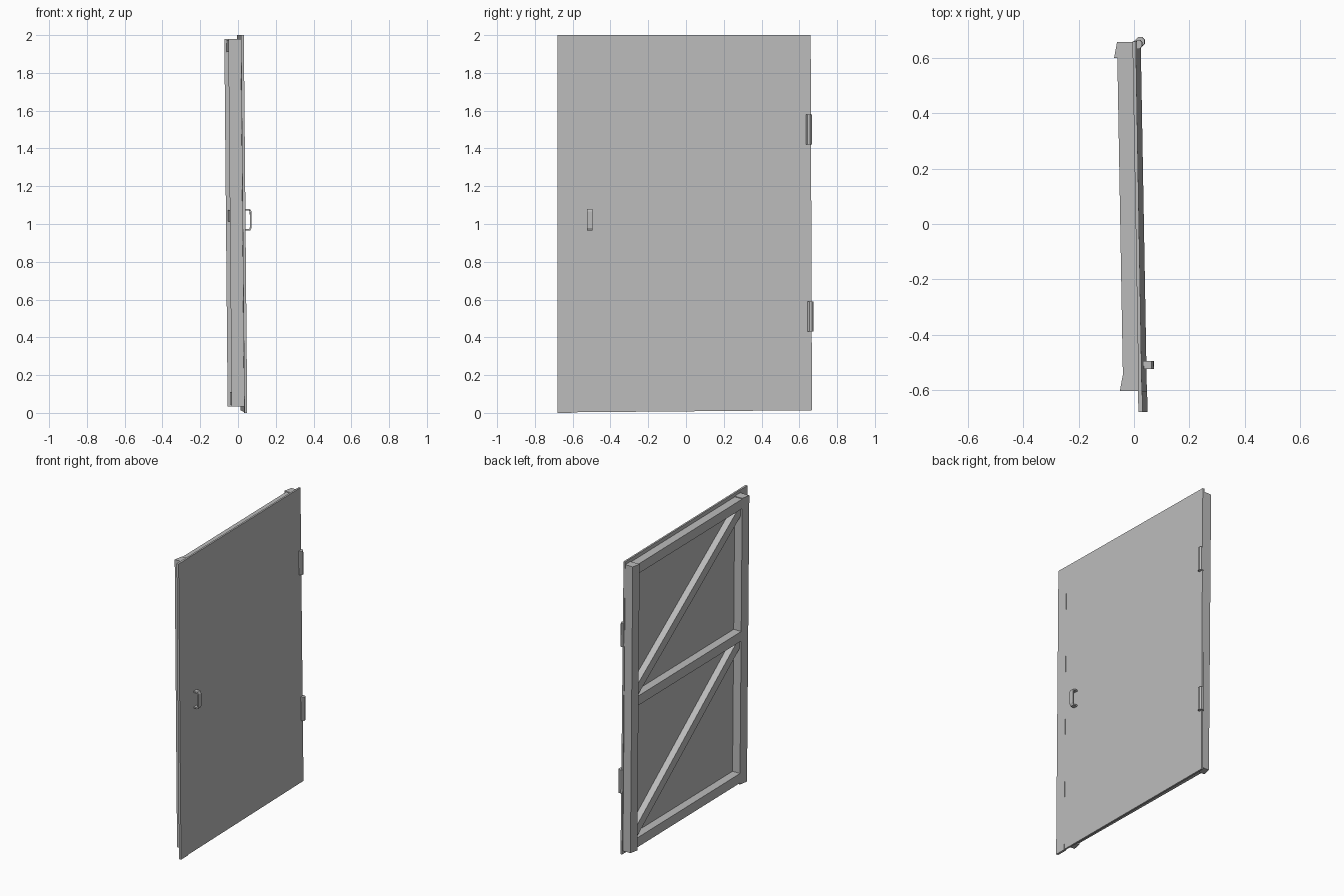
import bpy, bmesh
from mathutils import Vector

cube = bpy.data.objects.get("Cube")
if cube:
    bpy.data.objects.remove(cube, do_unlink=True)

grey = bpy.data.materials.new("Plain grey")
grey.use_nodes = True
colour = (0.5, 0.5, 0.5, 1)
grey.diffuse_color = colour
grey.node_tree.nodes["Principled BSDF"].inputs["Base Color"].default_value = colour


def lean(p):
    """The whole door leans a little: depth depends on height and width."""
    return Vector((p.x + 0.036 - 0.009 * p.z - 0.0175 * p.y, p.y, p.z))


def prism(name, outline, offset):
    """Extrude a closed outline along an offset, in door space."""
    bm = bmesh.new()
    offset = Vector(offset)
    face = bm.faces.new([bm.verts.new(p) for p in outline])
    top = bmesh.ops.extrude_face_region(bm, geom=[face])["geom"]
    bmesh.ops.translate(bm, vec=offset, verts=[v for v in top if isinstance(v, bmesh.types.BMVert)])
    for v in bm.verts:
        v.co = lean(v.co)
    bmesh.ops.recalc_face_normals(bm, faces=bm.faces)
    mesh = bpy.data.meshes.new(name)
    bm.to_mesh(mesh)
    bm.free()
    mesh.materials.append(grey)
    obj = bpy.data.objects.new(name, mesh)
    bpy.context.collection.objects.link(obj)
    return obj


def slab(name, x0, x1, corners):
    """Plate or beam given by its side corners (y, z) and depth range."""
    return prism(name, [(x0, y, z) for y, z in corners], (x1 - x0, 0, 0))


def rect(y0, y1, z0, z1):
    return [(y0, z0), (y1, z0), (y1, z1), (y0, z1)]


SKIN = -0.012     # inner face of the door skin
BACK = -0.068     # back face of the rails

# Door skin and the overlapping strip on the opening edge
slab("door_panel", SKIN, 0, [(-0.62, 0.003), (0.667, 0.014), (0.66, 2), (-0.62, 2)])
slab("edge_strip", SKIN - 0.002, 0.001, rect(-0.68, -0.605, 0, 2))

# Upright posts with a slanted back face
for name, y0, y1 in (("hinge_post", 0.6, 0.658), ("latch_post", -0.605, -0.545)):
    section = [(SKIN, y0), (SKIN, y1), (BACK, y1), (BACK - 0.012, y0)]
    prism(name, [(x, y, 0.035) for x, y in section], (0, 0, 1.945))

# Cross rails
for name, z0, z1 in (("bottom_rail", 0.045, 0.11), ("middle_rail", 1.01, 1.075), ("top_rail", 1.91, 1.975)):
    slab(name, SKIN, BACK, rect(-0.55, 0.605, z0, z1))

# Diagonal braces rising towards the latch side
for name, z0, z1 in (("lower_brace", 0.11, 1.01), ("upper_brace", 1.075, 1.91)):
    slab(name, SKIN, BACK + 0.012,
         [(0.6, z0), (0.57, z0), (-0.545, z1 - 0.055), (-0.545, z1), (-0.515, z1), (0.6, z0 + 0.055)])

# Hinge barrels
for name, y, z in (("lower_hinge", 0.66, 0.43), ("upper_hinge", 0.65, 1.42)):
    w, c = 0.016, 0.007
    ring = [(-w, -c), (-c, -w), (c, -w), (w, -c), (w, c), (c, w), (-c, w), (-w, c)]
    prism(name, [(0.003 + a, y + b, z) for a, b in ring], (0, 0, 0.16))

# Pull handle: a bracket with clipped corners
outer = [(-0.002, 0.965), (0.028, 0.965), (0.036, 0.98), (0.036, 1.066), (0.028, 1.08), (-0.002, 1.08)]
inner = [(-0.002, 1.071), (0.024, 1.071), (0.027, 1.062), (0.027, 0.984), (0.024, 0.974), (-0.002, 0.974)]
prism("pull_handle", [(x, -0.525, z) for x, z in outer + inner], (0, 0.03, 0))
